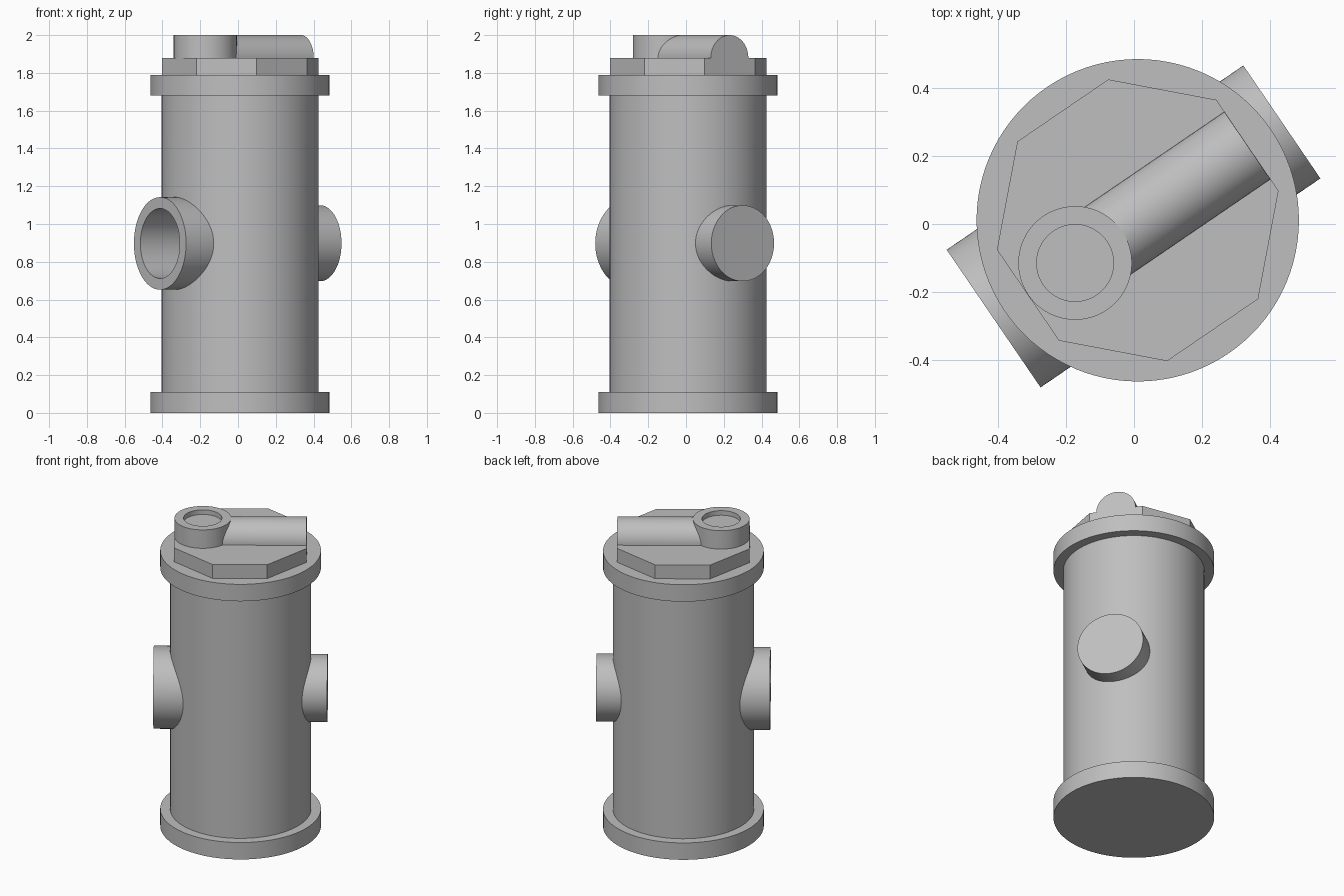
import bpy, bmesh
from math import radians, pi, cos, sin
from mathutils import Matrix, Vector

if "Cube" in bpy.data.objects:
    bpy.data.objects.remove(bpy.data.objects["Cube"], do_unlink=True)

# Single grey finish
GREY = (0.52, 0.52, 0.52, 1)
grey = bpy.data.materials.new("grey metal")
grey.use_nodes = True
grey.diffuse_color = GREY
grey.node_tree.nodes["Principled BSDF"].inputs["Base Color"].default_value = GREY

AXIS = radians(34.3)      # heading of outlets and handle
MIDDLE = Matrix.Translation((0.011, 0.011, 0))


def finish(name, bm, matrix):
    """Turn a bmesh into a named, placed object."""
    bmesh.ops.remove_doubles(bm, verts=bm.verts, dist=1e-5)
    bmesh.ops.recalc_face_normals(bm, faces=bm.faces)
    mesh = bpy.data.meshes.new(name)
    bm.to_mesh(mesh)
    bm.free()
    mesh.materials.append(grey)
    obj = bpy.data.objects.new(name, mesh)
    obj.matrix_world = matrix
    bpy.context.collection.objects.link(obj)
    return obj


def smooth(obj):
    bpy.ops.object.select_all(action='DESELECT')
    obj.select_set(True)
    bpy.context.view_layer.objects.active = obj
    bpy.ops.object.shade_smooth_by_angle(angle=radians(30))


def lathe(name, profile, matrix=MIDDLE, sides=96):
    """Revolve (radius, height) points about local z, with flat end caps."""
    bm = bmesh.new()
    rings = [[bm.verts.new((r * cos(2 * pi * i / sides), r * sin(2 * pi * i / sides), z))
              for i in range(sides)] for r, z in profile]
    for low, high in zip(rings, rings[1:]):
        for i in range(sides):
            j = (i + 1) % sides
            bm.faces.new((low[i], low[j], high[j], high[i]))
    bm.faces.new(rings[0])
    bm.faces.new(rings[-1])
    return finish(name, bm, matrix)


def sideways(angle, height):
    """Local z points outward from the barrel at the given heading."""
    return (MIDDLE @ Matrix.Translation((0, 0, height))
            @ Matrix.Rotation(angle, 4, 'Z') @ Matrix.Rotation(pi / 2, 4, 'Y'))


# Barrel and flanges
base = lathe("base_flange", [(0.474, 0), (0.474, 0.11)])
barrel = lathe("barrel", [(0.416, 0.11), (0.416, 1.68)])
top = lathe("top_flange", [(0.474, 1.68), (0.474, 1.79)])

# Eight-sided cap
turn = Matrix.Rotation(AXIS - pi / 8, 4, 'Z')
lathe("octagonal_cap", [(0.423, 1.79), (0.423, 1.88)], MIDDLE @ turn, sides=8)

# Side outlets: a hollow one and a plain one opposite
hollow_side = sideways(AXIS + pi, 0.897)
hollow = lathe("hollow_outlet", [(0.245, 0.19), (0.245, 0.513), (0.185, 0.513), (0.185, 0.2)],
               hollow_side)
plain = lathe("plain_outlet", [(0.201, 0.3), (0.201, 0.513)], sideways(AXIS, 0.898))

# Open the barrel behind the hollow outlet
cutter = lathe("outlet_cutter", [(0.215, 0.195), (0.215, 0.6)], hollow_side)
cutter.hide_render = True
bpy.context.view_layer.objects.active = barrel
cut = barrel.modifiers.new("outlet_opening", 'BOOLEAN')
cut.operation = 'DIFFERENCE'
cut.solver = 'EXACT'
cut.object = cutter
bpy.ops.object.modifier_apply(modifier=cut.name)
bpy.data.objects.remove(cutter, do_unlink=True)

# Handle: a recessed boss with a half-round bar running to the cap's edge
along = MIDDLE @ Matrix.Rotation(AXIS, 4, 'Z')
BOSS = -0.223
boss = lathe("handle_boss", [(0.167, 1.88), (0.167, 2.0), (0.113, 2.0), (0.113, 1.97)],
             along @ Matrix.Translation((BOSS, 0, 0)))

bm = bmesh.new()
steps = 32
arc = [bm.verts.new((BOSS + 0.116, 0.12 * cos(pi * i / steps), 1.88 + 0.12 * sin(pi * i / steps)))
       for i in range(steps + 1)]
end = bm.faces.new(arc)
grown = bmesh.ops.extrude_face_region(bm, geom=[end], use_keep_orig=True)
bmesh.ops.translate(bm, vec=Vector((0.39 - BOSS - 0.116, 0, 0)),
                    verts=[g for g in grown["geom"] if isinstance(g, bmesh.types.BMVert)])
bar = finish("handle_bar", bm, along)

for part in (base, barrel, top, hollow, plain, boss, bar):
    smooth(part)
